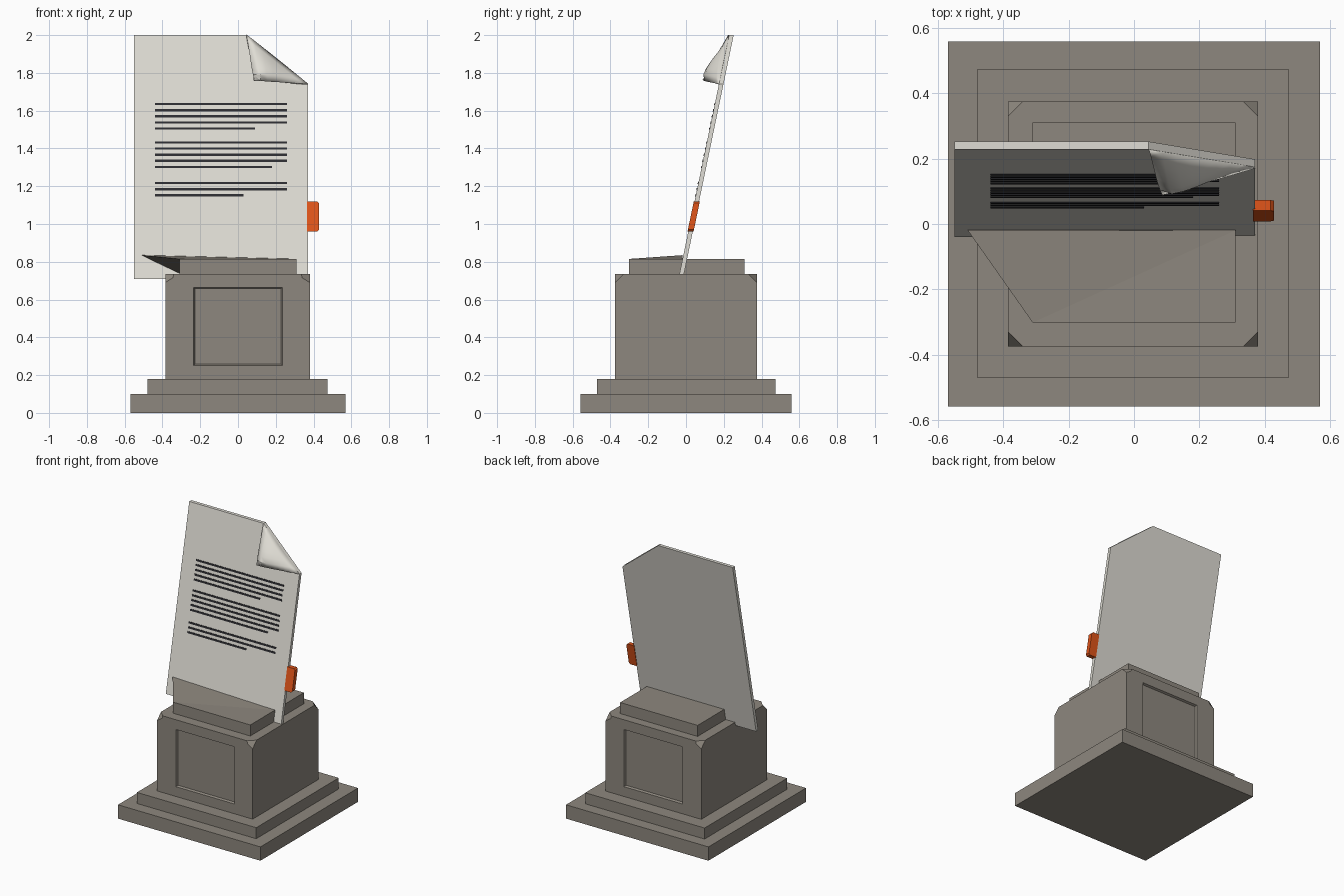
import bpy, bmesh
from mathutils import Vector

if "Cube" in bpy.data.objects:
    bpy.data.objects.remove(bpy.data.objects["Cube"])


def material(name, rgb):
    m = bpy.data.materials.new(name)
    m.diffuse_color = (*rgb, 1)
    m.use_nodes = True
    m.node_tree.nodes["Principled BSDF"].inputs["Base Color"].default_value = m.diffuse_color
    return m


STONE = material("warm_grey_stone", (0.27, 0.245, 0.21))
PAPER = material("off_white_paper", (0.74, 0.72, 0.66))
INK = material("dark_ink", (0.025, 0.025, 0.03))
ORANGE = material("orange_tab", (0.75, 0.09, 0.01))


def finish(name, bm, mat):
    bmesh.ops.recalc_face_normals(bm, faces=bm.faces[:])
    me = bpy.data.meshes.new(name)
    bm.to_mesh(me)
    bm.free()
    me.materials.append(mat)
    ob = bpy.data.objects.new(name, me)
    bpy.context.collection.objects.link(ob)
    return ob


def box_bm(x0, x1, y0, y1, z0, z1):
    bm = bmesh.new()
    bmesh.ops.create_cube(bm, size=1)
    for v in bm.verts:
        v.co = ((x0 + x1) / 2 + v.co.x * (x1 - x0),
                (y0 + y1) / 2 + v.co.y * (y1 - y0),
                (z0 + z1) / 2 + v.co.z * (z1 - z0))
    return bm


def lean(z):
    """y of the front of the leaning sheet at height z."""
    return -0.04 + 0.208 * (z - 0.71)


def leaning_plate(name, outline, front, back, mat):
    """Prism from an (x, z) outline that follows the lean of the sheet."""
    bm = bmesh.new()
    a = [bm.verts.new((x, lean(z) + front, z)) for x, z in outline]
    b = [bm.verts.new((x, lean(z) + back, z)) for x, z in outline]
    bm.faces.new(a)
    bm.faces.new(b[::-1])
    n = len(a)
    for i in range(n):
        j = (i + 1) % n
        bm.faces.new((a[i], b[i], b[j], a[j]))
    return finish(name, bm, mat)


# Stepped foot
finish("base_slab", box_bm(-0.57, 0.57, -0.558, 0.558, 0, 0.1), STONE)
finish("base_step", box_bm(-0.48, 0.475, -0.47, 0.473, 0.1, 0.18), STONE)

# Pedestal block with recessed panels front and back, clipped top corners
bm = box_bm(-0.385, 0.38, -0.375, 0.375, 0.18, 0.735)
bm.normal_update()
for face in [f for f in bm.faces if abs(f.normal.y) > 0.9]:
    bmesh.ops.inset_individual(bm, faces=[face], thickness=0.1)
    for v in face.verts:
        v.co.x = 0.235 if v.co.x > 0 else -0.235
    bmesh.ops.inset_individual(bm, faces=[face], thickness=0.01, depth=-0.014)
corners = [v for v in bm.verts
           if v.co.z > 0.73 and abs(v.co.x) > 0.37 and abs(v.co.y) > 0.37]
bmesh.ops.bevel(bm, geom=corners, offset=0.045, affect='VERTICES', segments=1)
finish("pedestal_block", bm, STONE)

# Top step: plain rear half, front half drawn out to a point on the left
finish("top_step_rear", box_bm(-0.31, 0.31, -0.02, 0.31, 0.735, 0.815), STONE)
bm = box_bm(-0.31, 0.31, -0.302, -0.02, 0.735, 0.815)
for v in bm.verts:
    if v.co.x < 0 and v.co.y > -0.1 and v.co.z > 0.8:
        v.co = (-0.51, -0.018, 0.835)
bmesh.ops.triangulate(bm, faces=[f for f in bm.faces if f.calc_center_median().x < 0.1])
finish("top_step_front", bm, STONE)

# Sheet with a cut top right corner
leaning_plate("paper_sheet",
              [(-0.55, 0.71), (0.37, 0.71), (0.37, 1.74), (0.045, 2.0), (-0.55, 2.0)],
              0, 0.024, PAPER)

# Curled corner flap, rows running from the crease to the tip
top = Vector((0.045, lean(2.0), 2.0))
side = Vector((0.37, lean(1.74), 1.74))
tip = Vector((0.085, 0.092, 1.76))
N = 8
bm = bmesh.new()
rows = []
for i in range(N + 1):
    t = i / N
    left, right = top.lerp(tip, t), side.lerp(tip, t)
    count = N - i
    row = []
    for j in range(count + 1):
        s = j / count if count else 0
        bulge = 0.12 * t * (1 - t) * s * (1 - s) * 4
        row.append(bm.verts.new(left.lerp(right, s) + Vector((0, -bulge, bulge * 0.2))))
    rows.append(row)
for r0, r1 in zip(rows, rows[1:]):
    for j in range(len(r1)):
        bm.faces.new((r0[j], r0[j + 1], r1[j]))
        if j + 1 < len(r1):
            bm.faces.new((r0[j + 1], r1[j + 1], r1[j]))
flap = finish("folded_corner", bm, PAPER)
solid = flap.modifiers.new("thickness", 'SOLIDIFY')
solid.thickness = 0.01
solid.offset = 0
for p in flap.data.polygons:
    p.use_smooth = True
bpy.context.view_layer.objects.active = flap
flap.select_set(True)
bpy.ops.object.shade_smooth_by_angle()

# Written lines in three paragraphs: (top height, count, end of last line)
for para, (z_top, count, end) in enumerate([(1.635, 5, 0.09), (1.432, 5, 0.18),
                                            (1.217, 3, 0.03)]):
    for k in range(count):
        z = z_top - 0.0325 * k
        x1 = end if k == count - 1 else 0.26
        leaning_plate(f"text_line_{para + 1}_{k + 1}",
                      [(-0.44, z - 0.006), (x1, z - 0.006), (x1, z + 0.006), (-0.44, z + 0.006)],
                      -0.003, 0.002, INK)

# Bookmark tab on the right edge
leaning_plate("bookmark_tab",
              [(0.365, 0.96), (0.418, 0.96), (0.428, 0.97), (0.428, 1.11),
               (0.418, 1.12), (0.365, 1.12)],
              -0.004, 0.028, ORANGE)
